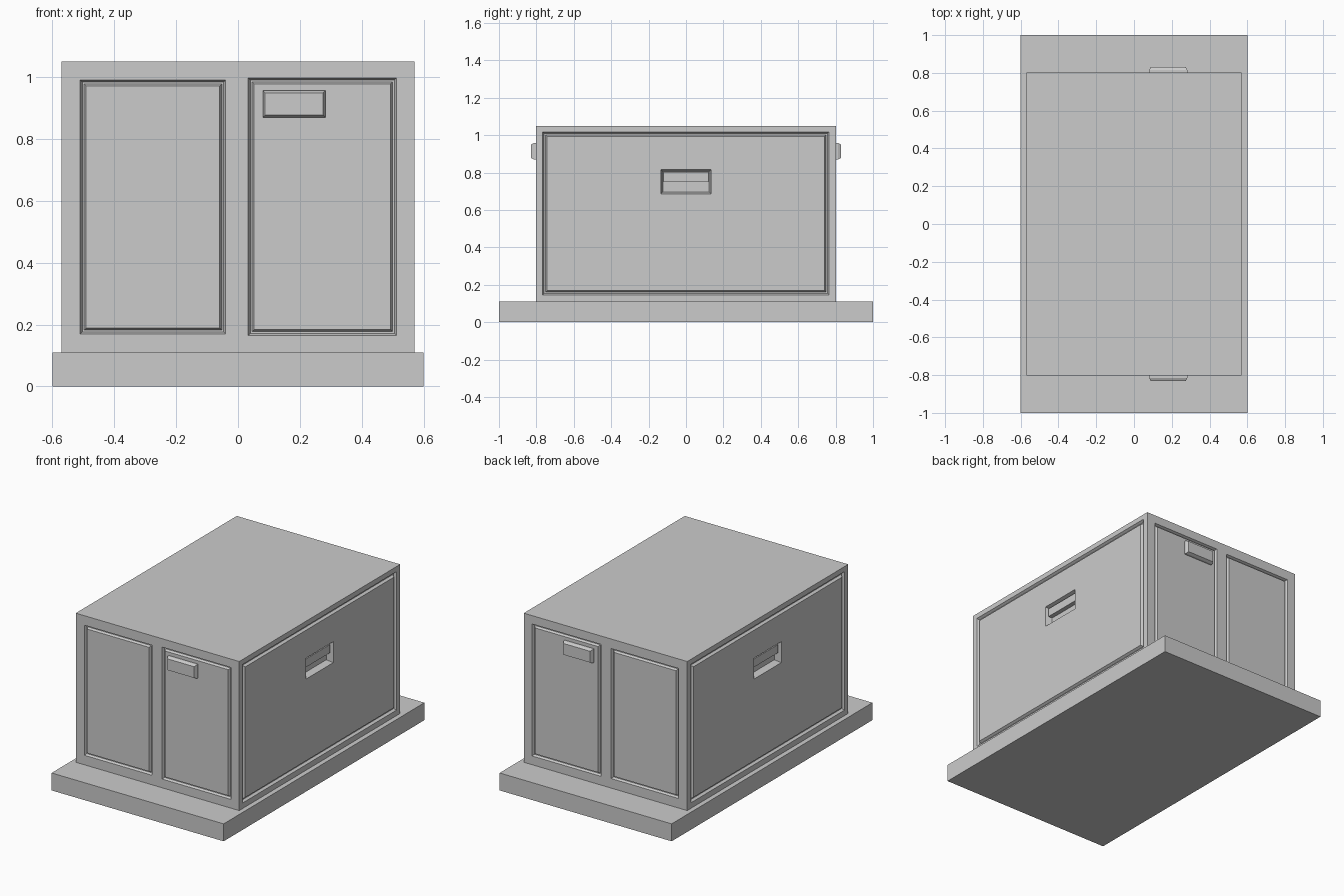
import bpy, bmesh
from mathutils import Vector

if "Cube" in bpy.data.objects:
    bpy.data.objects.remove(bpy.data.objects["Cube"])


def mesh_object(name, bm):
    bmesh.ops.recalc_face_normals(bm, faces=bm.faces)
    me = bpy.data.meshes.new(name)
    bm.to_mesh(me)
    bm.free()
    ob = bpy.data.objects.new(name, me)
    bpy.context.collection.objects.link(ob)
    return ob


def place(side, u, v, w):
    """Wall coordinates (along, up, outward) to model space."""
    if side in ("front", "back"):
        s = -1 if side == "front" else 1
        return Vector((u, s * (0.802 + w), v))
    s = 1 if side == "right" else -1
    return Vector((s * (0.57 + w), u, v))


def loft(bm, side, rect, profile, ring=False):
    """Loft rectangles of (inset, outward) steps; capped, or closed as a ring."""
    u0, u1, v0, v1 = rect
    loops = []
    for i, w in profile:
        pts = ((u0 + i, v0 + i), (u1 - i, v0 + i), (u1 - i, v1 - i), (u0 + i, v1 - i))
        loops.append([bm.verts.new(place(side, u, v, w)) for u, v in pts])
    pairs = list(zip(loops, loops[1:]))
    if ring:
        pairs.append((loops[-1], loops[0]))
    else:
        bm.faces.new(loops[0])
        bm.faces.new(loops[-1])
    for a, b in pairs:
        for k in range(4):
            n = (k + 1) % 4
            bm.faces.new((a[k], a[n], b[n], b[k]))


def box(name, x, y, z0, z1):
    bm = bmesh.new()
    bmesh.ops.create_cube(bm, size=1)
    for p in bm.verts:
        p.co = (p.co.x * 2 * x, p.co.y * 2 * y, z0 if p.co.z < 0 else z1)
    return mesh_object(name, bm)


def groove(width, depth):
    e = width * 0.35
    return [(-0.3 * e, 0.3 * depth), (e, -depth), (width - e, -depth), (width + 0.3 * e, 0.3 * depth)]


# Plinth and cabinet
box("base_slab", 0.6, 1.0, 0, 0.11)
cabinet = box("cabinet", 0.57, 0.802, 0.11, 1.05)

# Panel grooves and side hand pockets cut into the cabinet
LEFT_DOOR = (-0.51, -0.04, 0.17, 0.99)
RIGHT_DOOR = (0.033, 0.512, 0.165, 0.997)
SIDE_PANEL = (-0.767, 0.765, 0.145, 1.018)
POCKET = (-0.135, 0.135, 0.685, 0.817)
bm = bmesh.new()
for side in ("front", "back"):
    loft(bm, side, LEFT_DOOR, groove(0.019, 0.015), True)
    loft(bm, side, RIGHT_DOOR, groove(0.019, 0.015), True)
for side in ("right", "left"):
    loft(bm, side, SIDE_PANEL, groove(0.025, 0.015), True)
    loft(bm, side, POCKET, [(-0.003, 0.01), (0.012, -0.04)])
cutter = mesh_object("recess_cutter", bm)
cutter.hide_render = True
cutter.hide_viewport = True
mod = cabinet.modifiers.new("recesses", "BOOLEAN")
mod.object = cutter
mod.operation = "DIFFERENCE"
mod.solver = "EXACT"

# Tapered door pulls, front and back
for side in ("front", "back"):
    bm = bmesh.new()
    loft(bm, side, (0.08, 0.283, 0.87, 0.957), [(0, -0.002), (0, 0.012), (0.008, 0.028)])
    mesh_object(side + "_door_pull", bm)

# Grip bars inside the side pockets
for side in ("right", "left"):
    bm = bmesh.new()
    loft(bm, side, (-0.121, 0.121, 0.75, 0.802), [(0, -0.042), (0, -0.012)])
    mesh_object(side + "_pocket_grip", bm)
